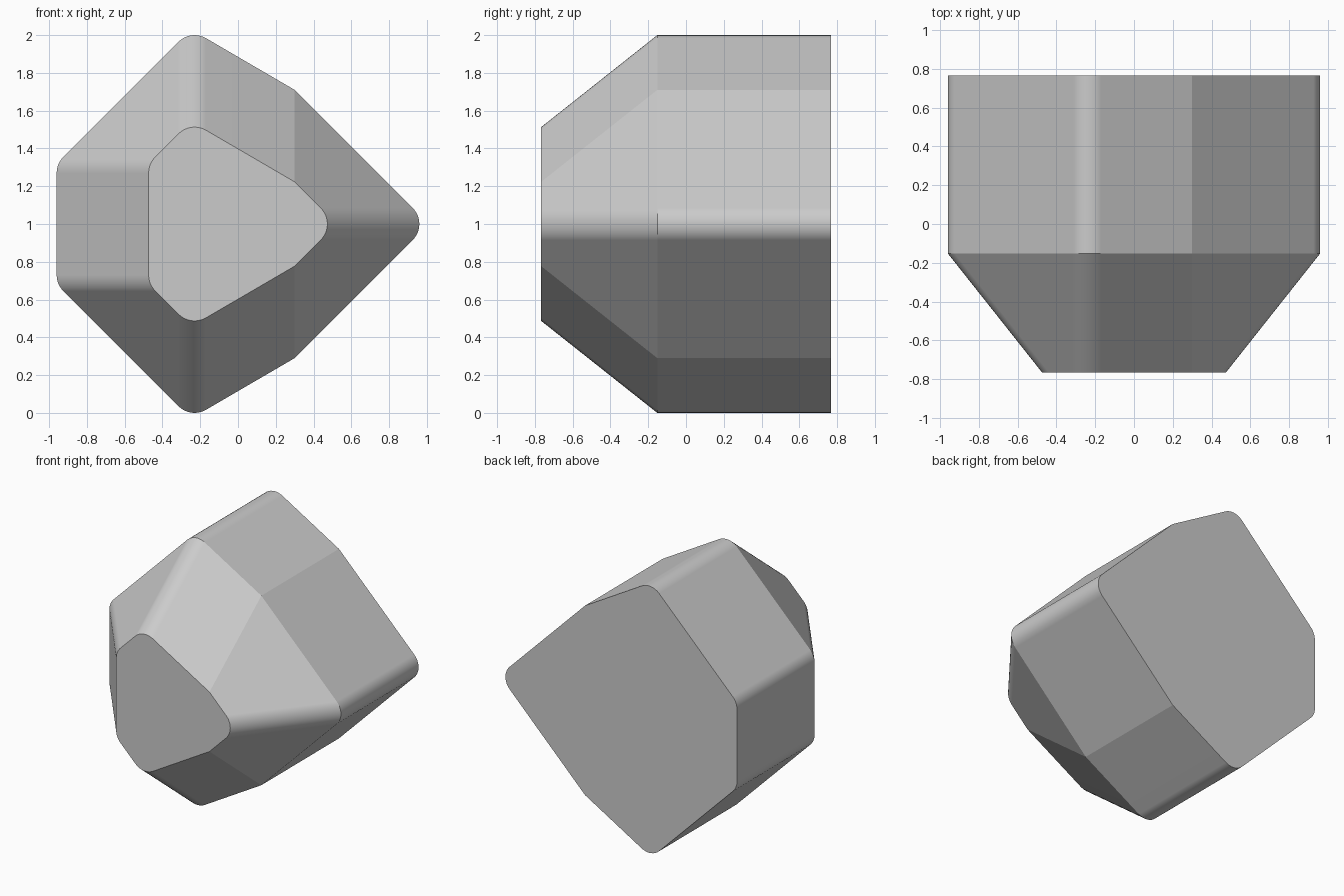
import bpy, bmesh
from math import radians, cos, sin

if "Cube" in bpy.data.objects:
    bpy.data.objects.remove(bpy.data.objects["Cube"])

R = 0.12            # corner radius
SHIFT = 0.487       # how far each corner moves inward at the front
STEPS = 8

# Upper half outline: arc centre x, z, inward direction, start and end angle, radius
CORNERS = [
    (0.84, 0.0, (-1, 0), 0, 45, R),
    (0.30, 0.71, (0, -1), 0, 0, 0),
    (-0.23, 0.88, (0, -1), 60, 135, R),
    (-0.84, 0.27, (1, 0), 135, 180, R),
]


def outline(shift):
    pts = []
    for x, z, (dx, dz), a0, a1, r in CORNERS:
        n = STEPS if r else 0
        for i in range(n + 1):
            a = radians(a0 + (a1 - a0) * i / max(n, 1))
            pts.append((x + dx * shift + r * cos(a), z + dz * shift + r * sin(a)))
    # mirror to the lower half, skipping the shared point on the axis
    return pts + [(x, -z) for x, z in reversed(pts[1:])]


# Faceted body: straight back section, tapered front section
bm = bmesh.new()
rings = [[bm.verts.new((x, y, z + 1)) for x, z in outline(s)]
         for y, s in ((0.767, 0), (-0.152, 0), (-0.767, SHIFT))]
for a, b in zip(rings, rings[1:]):
    for i in range(len(a)):
        j = (i + 1) % len(a)
        bm.faces.new((a[i], a[j], b[j], b[i]))
bm.faces.new(rings[0])
bm.faces.new(rings[-1])
bmesh.ops.recalc_face_normals(bm, faces=bm.faces)

mesh = bpy.data.meshes.new("tapered_block")
bm.to_mesh(mesh)
bm.free()
block = bpy.data.objects.new("tapered_block", mesh)
bpy.context.collection.objects.link(block)
bpy.context.view_layer.objects.active = block
block.select_set(True)

# Smooth rounded corners, crisp flat facets
bpy.ops.object.shade_smooth_by_angle(angle=radians(13))
normals = block.modifiers.new("flat_facets", 'WEIGHTED_NORMAL')
normals.keep_sharp = True
